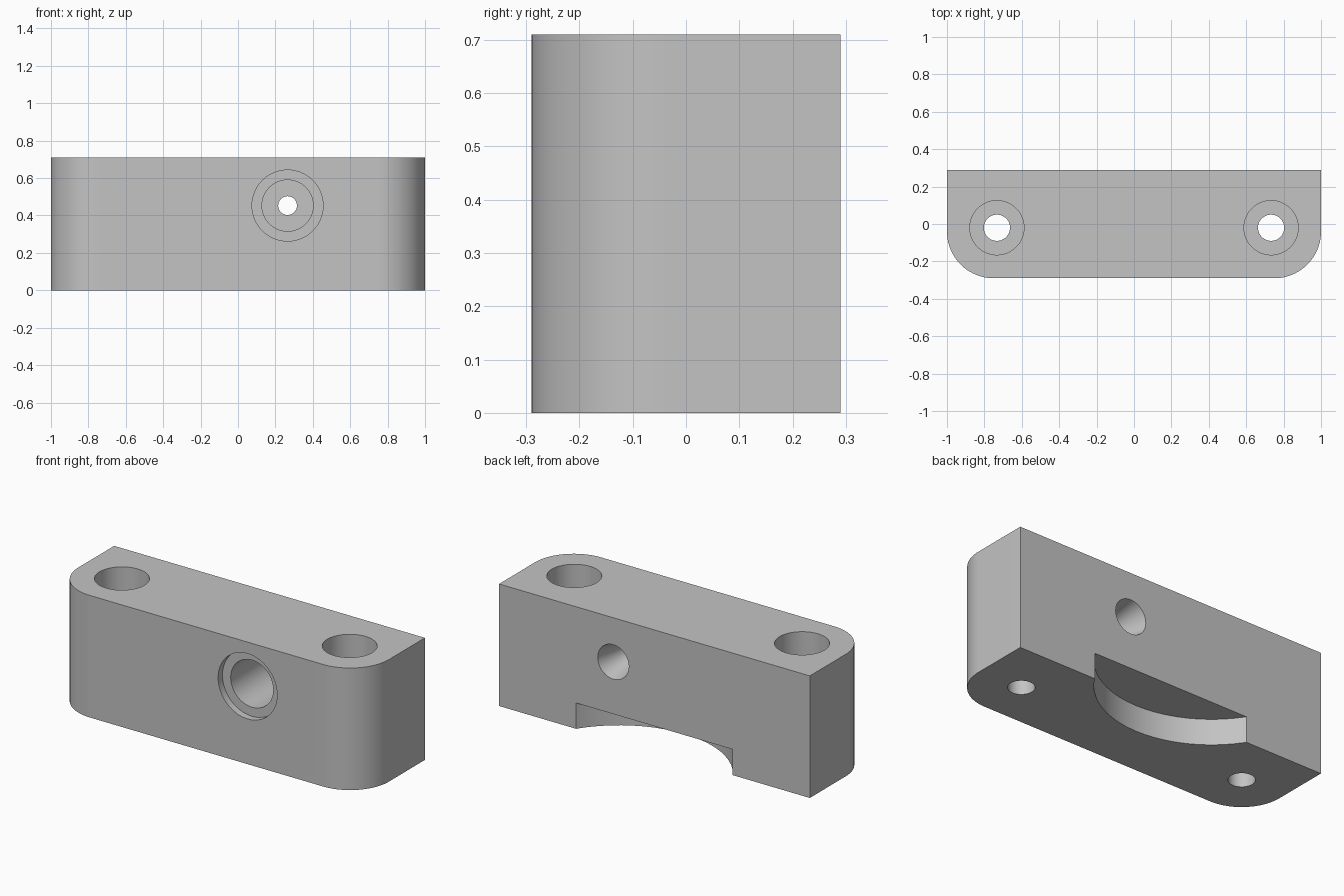
import bpy, bmesh, math
from mathutils import Matrix

if "Cube" in bpy.data.objects:
    bpy.data.objects.remove(bpy.data.objects["Cube"], do_unlink=True)

W, D, H = 1.0, 0.29, 0.71       # half width, half depth, height
CORNER = 0.25                   # front corner radius
OVER = 0.05                     # cutter overshoot

grey = bpy.data.materials.new("plain_grey")
grey.use_nodes = True
colour = (0.55, 0.55, 0.55, 1)
grey.diffuse_color = colour
grey.node_tree.nodes["Principled BSDF"].inputs["Base Color"].default_value = colour


def make_object(name, bm):
    bmesh.ops.recalc_face_normals(bm, faces=bm.faces)
    mesh = bpy.data.meshes.new(name)
    bm.to_mesh(mesh)
    bm.free()
    mesh.materials.append(grey)
    obj = bpy.data.objects.new(name, mesh)
    bpy.context.collection.objects.link(obj)
    return obj


def extruded(name, outline, height):
    bm = bmesh.new()
    face = bm.faces.new([bm.verts.new((x, y, 0)) for x, y in outline])
    top = bmesh.ops.extrude_face_region(bm, geom=[face])["geom"]
    verts = [v for v in top if isinstance(v, bmesh.types.BMVert)]
    bmesh.ops.translate(bm, verts=verts, vec=(0, 0, height))
    return make_object(name, bm)


def turned(name, profile, matrix, sides=64):
    """Solid of revolution from (radius, distance) pairs along local z."""
    bm = bmesh.new()
    rings = [[bm.verts.new((r * math.cos(math.tau * i / sides),
                            r * math.sin(math.tau * i / sides), z))
              for i in range(sides)] for r, z in profile]
    for a, b in zip(rings, rings[1:]):
        for i in range(sides):
            j = (i + 1) % sides
            bm.faces.new((a[i], a[j], b[j], b[i]))
    bm.faces.new(rings[0])
    bm.faces.new(rings[-1])
    bm.transform(matrix)
    return make_object(name, bm)


# Block with two rounded front corners
outline = [(W, D), (-W, D)]
for side, start in ((-1, 180), (1, 270)):
    for i in range(25):
        a = math.radians(start + 90 * i / 24)
        outline.append((side * (W - CORNER) + CORNER * math.cos(a),
                        CORNER - D + CORNER * math.sin(a)))
block = extruded("mounting_block", outline, H)

cutters = []

# Counterbored vertical screw holes
for side, label in ((1, "left"), (-1, "right")):
    profile = [(0.07, -OVER), (0.07, 0.3), (0.145, 0.3), (0.145, H + OVER)]
    cutters.append(turned(label + "_screw_hole", profile,
                          Matrix.Translation((side * 0.733, -0.02, 0))))

# Stepped cross bore, flaring out to the back
flare = (0.1 - 0.05) / 0.22
profile = [(0.19, -OVER), (0.19, 0.04), (0.137, 0.04), (0.137, 0.36),
           (0.05, 0.36), (0.1 + flare * OVER, 2 * D + OVER)]
cutters.append(turned("cross_bore", profile,
                      Matrix.Translation((0.265, -D, 0.453))
                      @ Matrix.Rotation(-math.pi / 2, 4, 'X')))

# Round relief under the back edge
cutters.append(turned("round_relief", [(0.6, -OVER), (0.6, 0.15)],
                      Matrix.Translation((0, 0.615, 0))))

# Cut all the openings
for cutter in cutters:
    cutter.hide_render = True
    mod = block.modifiers.new(cutter.name, 'BOOLEAN')
    mod.operation = 'DIFFERENCE'
    mod.solver = 'EXACT'
    mod.object = cutter

bpy.context.view_layer.update()
graph = bpy.context.evaluated_depsgraph_get()
result = bpy.data.meshes.new_from_object(block.evaluated_get(graph))
block.modifiers.clear()
block.data = result
for cutter in cutters:
    bpy.data.objects.remove(cutter, do_unlink=True)

bpy.ops.object.select_all(action='DESELECT')
block.select_set(True)
bpy.context.view_layer.objects.active = block
bpy.ops.object.shade_smooth_by_angle(angle=math.radians(30))
